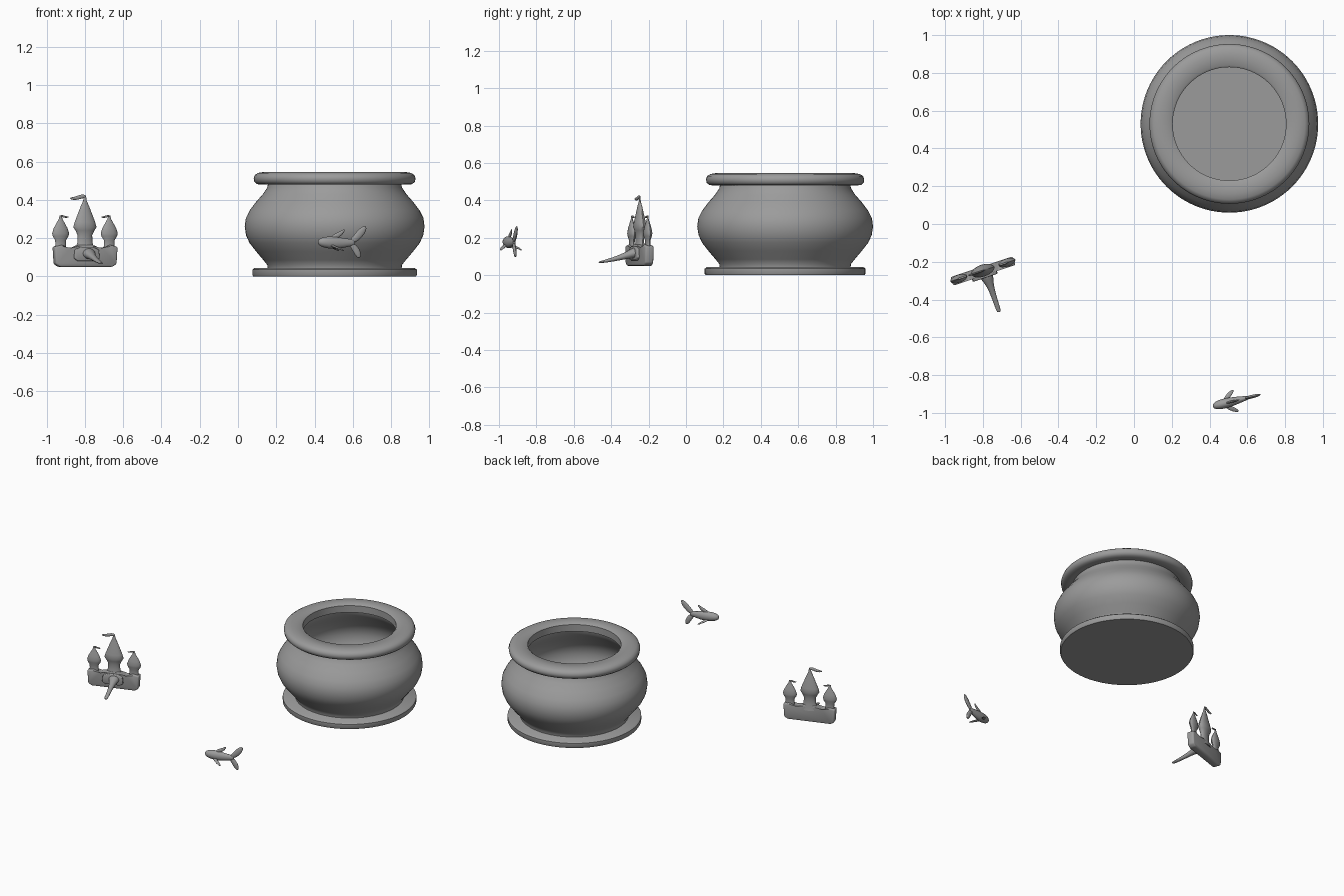
import bpy, bmesh, math
from mathutils import Matrix, Vector

cube = bpy.data.objects.get("Cube")
if cube:
    bpy.data.objects.remove(cube, do_unlink=True)

grey = bpy.data.materials.new("grey_clay")
grey.use_nodes = True
COLOUR = (0.33, 0.33, 0.33, 1)
grey.diffuse_color = COLOUR
grey.node_tree.nodes["Principled BSDF"].inputs["Base Color"].default_value = COLOUR


def finish(name, bm, frame, angle=40, smooth=0):
    """Turn a bmesh into a placed, shaded object."""
    bmesh.ops.remove_doubles(bm, verts=bm.verts, dist=0.0002)
    bmesh.ops.recalc_face_normals(bm, faces=bm.faces)
    mesh = bpy.data.meshes.new(name)
    bm.to_mesh(mesh)
    bm.free()
    obj = bpy.data.objects.new(name, mesh)
    bpy.context.collection.objects.link(obj)
    mesh.materials.append(grey)
    obj.matrix_world = frame
    if smooth:
        obj.modifiers.new("Rounding", "SUBSURF").levels = smooth
        obj.modifiers["Rounding"].render_levels = smooth
    bpy.ops.object.select_all(action="DESELECT")
    obj.select_set(True)
    bpy.context.view_layer.objects.active = obj
    bpy.ops.object.shade_smooth_by_angle(angle=math.radians(angle))
    return obj


def skin_rings(bm, rings, caps=True):
    """Bridge equal-length vertex rings with quads."""
    n = len(rings[0])
    for a, b in zip(rings, rings[1:]):
        for i in range(n):
            j = (i + 1) % n
            bm.faces.new((a[i], a[j], b[j], b[i]))
    if caps:
        bm.faces.new(rings[0])
        bm.faces.new(rings[-1])


def lathe(name, profile, frame, sides=64, depth=1.0, caps=True, angle=40):
    """Revolve (radius, height) points; depth flattens along y."""
    bm = bmesh.new()
    turn = [2 * math.pi * i / sides for i in range(sides)]
    rings = [[bm.verts.new((r * math.cos(t), r * depth * math.sin(t), z))
              for t in turn] for r, z in profile]
    skin_rings(bm, rings, caps)
    return finish(name, bm, frame, angle)


def loft(name, stations, frame, sides=12):
    """Sweep ellipses: (centre, half size across, half size up)."""
    bm = bmesh.new()
    rings = []
    pts = [Vector(s[0]) for s in stations]
    for k, (p, w, h) in enumerate(stations):
        along = (pts[min(k + 1, len(pts) - 1)] - pts[max(k - 1, 0)]).normalized()
        side = along.cross(Vector((0, 0, 1)))
        side = side.normalized() if side.length > 0.05 else Vector((0, 1, 0))
        up = side.cross(along)
        rings.append([bm.verts.new(pts[k] + side * w * math.cos(t) + up * h * math.sin(t))
                      for t in (2 * math.pi * i / sides for i in range(sides))])
    skin_rings(bm, rings)
    return finish(name, bm, frame, 50, 1)


# Bowl: foot, hollow body and rolled rim
bowl = Matrix.Translation((0.505, 0.53, 0))
lathe("bowl_foot", [(0.425, 0), (0.43, 0.008), (0.43, 0.035), (0.42, 0.043)], bowl, 96)
outer = [(0.35, 0.04), (0.352, 0.06), (0.372, 0.085), (0.41, 0.13), (0.445, 0.175),
         (0.463, 0.215), (0.47, 0.26), (0.464, 0.305), (0.444, 0.345), (0.41, 0.39),
         (0.375, 0.43), (0.352, 0.465), (0.345, 0.5)]
inner = [(r - 0.02, max(z, 0.06)) for r, z in reversed(outer)]
lathe("bowl_body", outer + inner + [(0.001, 0.06)], bowl, 96)
rim = [(0.30, 0.49), (0.375, 0.48), (0.405, 0.482), (0.42, 0.495), (0.423, 0.513),
       (0.417, 0.53), (0.40, 0.541), (0.37, 0.546), (0.31, 0.546), (0.30, 0.538), (0.30, 0.49)]
lathe("bowl_rim", rim, bowl, 96, caps=False)

# Castle: thin wall, turned a little
castle = Matrix.Translation((-0.80, -0.247, 0)) @ Matrix.Rotation(math.radians(18.5), 4, "Z")


def slab(name, outline, y0, y1, bevel):
    """Extrude an x-z outline from y0 to y1 with soft edges."""
    bm = bmesh.new()
    rings = [[bm.verts.new((x, y, z)) for x, z in outline] for y in (y0, y1)]
    skin_rings(bm, rings)
    bmesh.ops.bevel(bm, geom=bm.edges[:], offset=bevel, segments=2, affect="EDGES", profile=0.5)
    return finish(name, bm, castle, 50)


half = [(0.145, 0.05), (0.168, 0.065), (0.174, 0.155), (0.13, 0.165), (0.085, 0.14), (0.04, 0.165)]
slab("castle_wall", half + [(-x, z) for x, z in reversed(half)], -0.026, 0.022, 0.008)
gate = [(0.05, 0.08), (0.07, 0.095), (0.065, 0.14), (0.03, 0.155)]
slab("castle_gate", gate + [(-x, z) for x, z in reversed(gate)], -0.04, 0, 0.005)

main_tower = [(0.058, 0.13), (0.042, 0.175), (0.04, 0.215), (0.052, 0.24), (0.064, 0.258),
              (0.056, 0.285), (0.04, 0.325), (0.024, 0.365), (0.01, 0.395), (0.006, 0.42)]
lathe("main_tower", main_tower, castle, 16, 0.5)
side_tower = [(0.034, 0.13), (0.029, 0.165), (0.03, 0.19), (0.043, 0.21), (0.047, 0.225),
              (0.038, 0.252), (0.022, 0.28), (0.01, 0.3), (0.006, 0.318)]


def flag(name, x, z, direction, size):
    loft(name, [((x + direction * size * a, 0, z + size * b), 0.006, size * h)
                for a, b, h in ((-0.1, 0, 0.08), (0.2, 0.04, 0.15), (0.6, -0.13, 0.12),
                                (1.0, -0.1, 0.06))], castle, 8)


flag("main_flag", 0.0, 0.417, -1, 0.085)
for name, s in (("left", 1), ("right", -1)):
    lathe(name + "_tower", side_tower, castle @ Matrix.Translation((s * 0.134, 0, 0)), 16, 0.45)
    flag(name + "_flag", s * 0.134, 0.315, -s, 0.045)

# Drawbridge tapering out and down from the gate
loft("drawbridge", [((0.01, -0.01, 0.125), 0.045, 0.034), ((0.01, -0.04, 0.118), 0.036, 0.028),
                    ((0.012, -0.085, 0.104), 0.019, 0.018), ((0.012, -0.15, 0.085), 0.014, 0.012),
                    ((0.012, -0.225, 0.07), 0.013, 0.006), ((0.012, -0.236, 0.068), 0.009, 0.004)],
     castle)

# Fish: local -x is the nose
fish = Matrix.Translation((0.54, -0.935, 0.175)) @ Matrix.Rotation(math.radians(14), 4, "Z")
loft("fish_body", [((-0.127, 0, 0.004), 0.008, 0.009), ((-0.112, 0, 0.005), 0.022, 0.024),
                   ((-0.075, 0, 0.003), 0.028, 0.033), ((-0.03, 0, 0), 0.026, 0.034),
                   ((0.015, 0, 0.0), 0.019, 0.026), ((0.055, 0, 0.002), 0.012, 0.018),
                   ((0.075, 0, 0.004), 0.008, 0.018)], fish)
loft("tail_upper", [((0.045, 0, 0.0), 0.008, 0.012), ((0.08, 0, 0.025), 0.01, 0.021),
                    ((0.11, 0, 0.06), 0.01, 0.024), ((0.133, 0, 0.088), 0.004, 0.008)], fish, 8)
loft("tail_lower", [((0.045, 0, 0.004), 0.008, 0.012), ((0.072, 0, -0.025), 0.01, 0.02),
                    ((0.09, 0, -0.055), 0.01, 0.02), ((0.098, 0, -0.08), 0.004, 0.008)], fish, 8)
loft("dorsal_fin", [((-0.055, 0, 0.022), 0.007, 0.012), ((-0.02, 0, 0.04), 0.007, 0.016),
                    ((0.005, 0, 0.056), 0.005, 0.01), ((0.018, 0, 0.072), 0.002, 0.004)], fish, 8)
for name, s in (("left", -1), ("right", 1)):
    loft(name + "_fin", [((-0.06, s * 0.012, -0.012), 0.012, 0.008),
                         ((-0.035, s * 0.034, -0.024), 0.014, 0.006),
                         ((-0.012, s * 0.05, -0.034), 0.011, 0.004),
                         ((0.0, s * 0.058, -0.042), 0.004, 0.002)], fish, 8)
